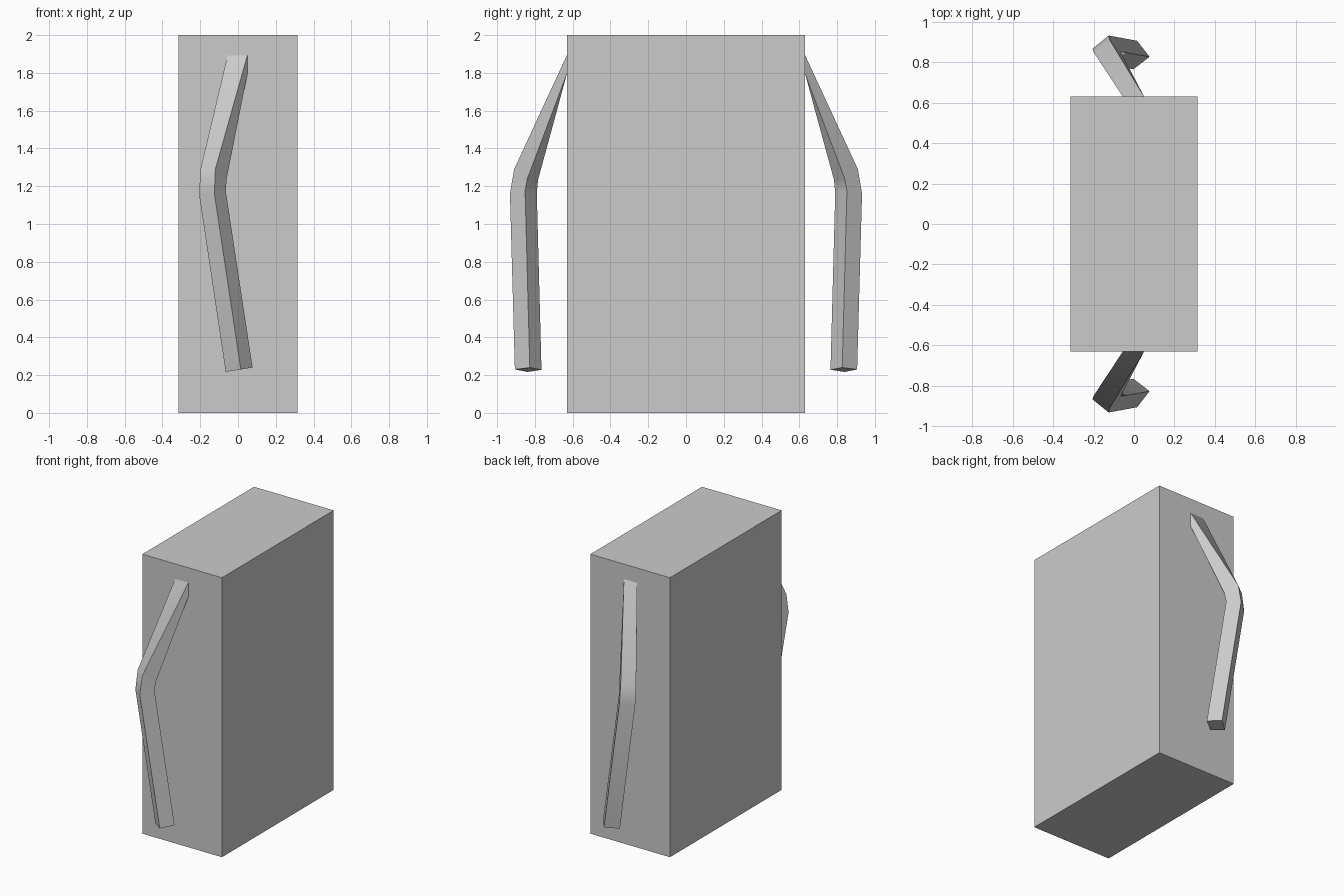
import bpy, bmesh, math

if "Cube" in bpy.data.objects:
    bpy.data.objects.remove(bpy.data.objects["Cube"])

grey = bpy.data.materials.new("plain grey")
grey.diffuse_color = (0.6, 0.6, 0.6, 1)
grey.use_nodes = True
grey.node_tree.nodes["Principled BSDF"].inputs["Base Color"].default_value = grey.diffuse_color


def finish(name, bm):
    """Turn a bmesh into a named grey object."""
    bmesh.ops.recalc_face_normals(bm, faces=bm.faces)
    mesh = bpy.data.meshes.new(name)
    bm.to_mesh(mesh)
    bm.free()
    mesh.materials.append(grey)
    obj = bpy.data.objects.new(name, mesh)
    bpy.context.collection.objects.link(obj)
    return obj


# Body: one tall box
bm = bmesh.new()
bmesh.ops.create_cube(bm, size=1)
for v in bm.verts:
    v.co.x *= 0.63
    v.co.y *= 1.262
    v.co.z = (v.co.z + 0.5) * 2
finish("body", bm)

# Arm: four-sided sections from shoulder to elbow to hand
sections = [
    [(-0.055, -0.63, 1.895), (0.05, -0.63, 1.895), (0.05, -0.63, 1.797), (-0.055, -0.63, 1.797)],
    [(-0.2, -0.85, 1.285), (-0.12, -0.91, 1.29), (-0.06, -0.84, 1.24), (-0.14, -0.783, 1.235)],
    [(-0.205, -0.867, 1.15), (-0.125, -0.932, 1.16), (-0.065, -0.852, 1.175), (-0.145, -0.79, 1.165)],
    [(-0.065, -0.84, 0.217), (0.015, -0.906, 0.23), (0.077, -0.827, 0.24), (-0.003, -0.765, 0.228)],
]
bm = bmesh.new()
rings = [[bm.verts.new(p) for p in s] for s in sections]
for a, b in zip(rings, rings[1:]):
    for i in range(4):
        j = (i + 1) % 4
        bm.faces.new((a[i], a[j], b[j], b[i]))
bm.faces.new(rings[0])
bm.faces.new(rings[-1])
arms = finish("arms", bm)

# Smooth elbow with crisp long edges, then the opposite arm
bpy.context.view_layer.objects.active = arms
arms.select_set(True)
bpy.ops.object.shade_smooth_by_angle(angle=math.radians(35))
mirror = arms.modifiers.new("opposite arm", 'MIRROR')
mirror.use_axis = (False, True, False)
mirror.use_mirror_merge = False
